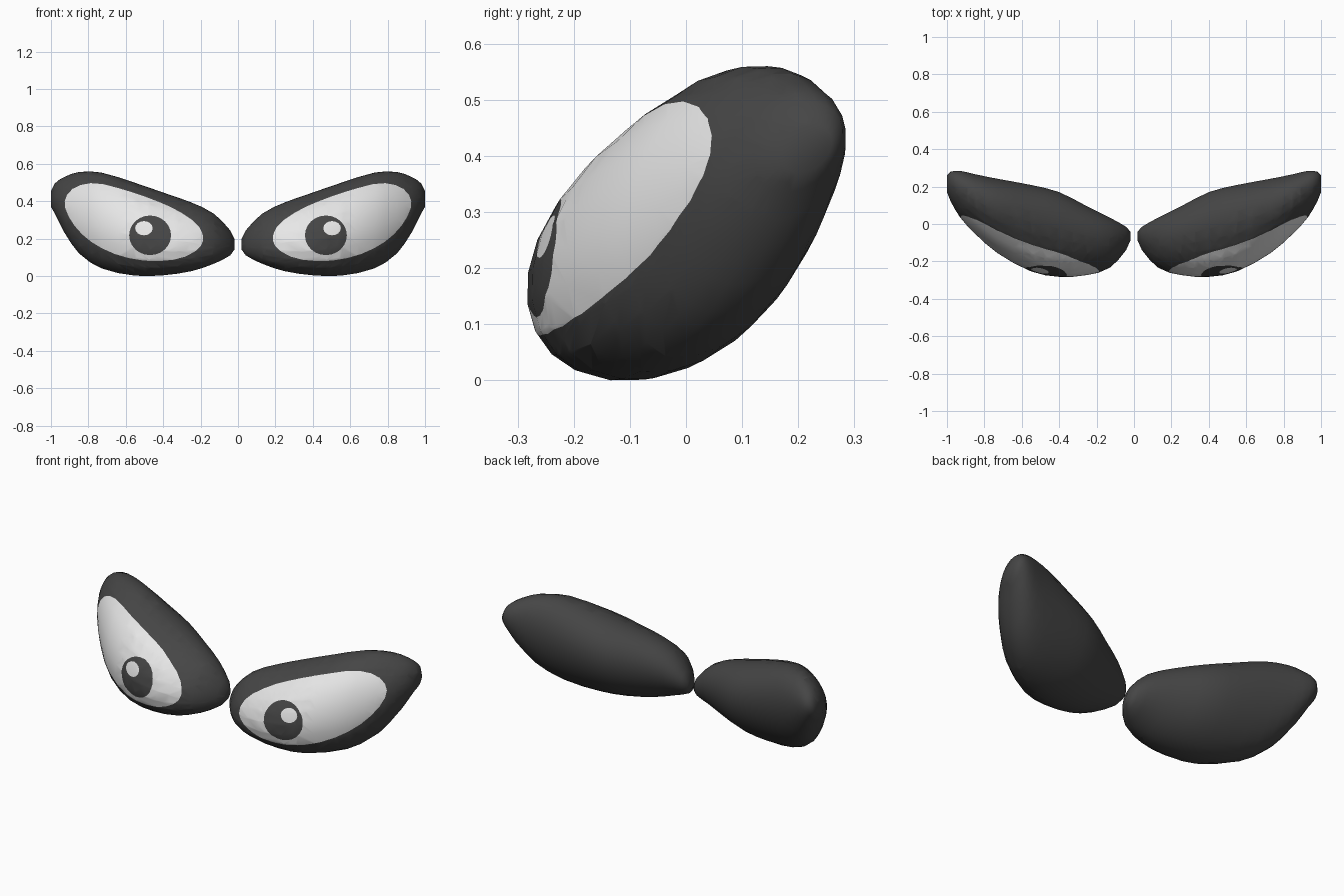
import bpy, bmesh, math
from mathutils import Vector

if "Cube" in bpy.data.objects:
    bpy.data.objects.remove(bpy.data.objects["Cube"])

SIDES = 24
LEAN = 0.3      # the sections lean back at the top
# Cross-sections along x: x, y front, y back, z bottom, z top
SECTIONS = [
    (0.02, -0.09, -0.04, 0.14, 0.20), (0.042, -0.14, -0.015, 0.11, 0.245),
    (0.13, -0.235, 0.035, 0.065, 0.335), (0.25, -0.274, 0.095, 0.025, 0.395),
    (0.40, -0.284, 0.172, 0.003, 0.448), (0.55, -0.255, 0.21, 0.001, 0.50),
    (0.73, -0.157, 0.243, 0.04, 0.555), (0.85, -0.053, 0.267, 0.12, 0.558),
    (0.93, 0.035, 0.285, 0.235, 0.53), (0.98, 0.12, 0.28, 0.335, 0.495),
    (1.0, 0.17, 0.26, 0.37, 0.455)]

# Outline of the white of the eye, seen from the front (x, z)
WHITE = [(.18, .205), (.215, .28), (.33, .357), (.46, .412), (.6, .46), (.76, .502),
         (.87, .482), (.928, .42), (.922, .345), (.858, .243), (.76, .163),
         (.625, .103), (.465, .076), (.305, .091), (.205, .145)]


def material(name, v):
    m = bpy.data.materials.new(name)
    m.diffuse_color = (v, v, v, 1)
    m.use_nodes = True
    m.node_tree.nodes["Principled BSDF"].inputs["Base Color"].default_value = m.diffuse_color
    return m


MATS = [material("dark_grey", 0.06), material("eye_white", 0.8)]


def smooth_sections():
    """Add one spline-interpolated section between each neighbouring pair."""
    s, out = SECTIONS, []
    for i in range(len(s) - 1):
        p, q = s[max(i - 1, 0)], s[min(i + 2, len(s) - 1)]
        out.append(s[i])
        if 0 < i < len(s) - 2:
            slopes = []
            h = s[i + 1][0] - s[i][0]
            mid = [s[i][0] + h / 2]
            for k in range(1, 5):
                m0 = (s[i + 1][k] - p[k]) / (s[i + 1][0] - p[0])
                m1 = (q[k] - s[i][k]) / (q[0] - s[i][0])
                mid.append((s[i][k] + s[i + 1][k]) / 2 + h * (m0 - m1) / 8)
            out.append(tuple(mid))
    return out + [s[-1]]


def chaikin(pts):
    out = []
    for a, b in zip(pts, pts[1:] + pts[:1]):
        a, b = Vector(a), Vector(b)
        out += [a.lerp(b, 0.25), a.lerp(b, 0.75)]
    return out


def ellipse(cx, cz, rx, rz, n=24):
    # clockwise seen from the front, like WHITE
    return [Vector((cx + rx * math.cos(-2 * math.pi * i / n),
                    cz + rz * math.sin(-2 * math.pi * i / n))) for i in range(n)]


def cut_region(bm, outline, index):
    """Cut a convex front-view outline into the front faces and colour its inside."""
    bm.normal_update()
    inside = [f for f in bm.faces if f.normal.y < -0.02]
    for a, b in zip(outline, outline[1:] + outline[:1]):
        d = b - a
        n = Vector((d.y, 0, -d.x)).normalized()      # points into the outline
        p = Vector((a.x, 0, a.y))
        geom = set(inside)
        for f in inside:
            geom.update(f.edges)
            geom.update(f.verts)
        res = bmesh.ops.bisect_plane(bm, geom=list(geom), plane_co=p, plane_no=n, dist=1e-6)
        faces = {g for g in res["geom"] if isinstance(g, bmesh.types.BMFace)}
        faces.update(f for f in inside if f.is_valid)
        inside = [f for f in faces if (f.calc_center_median() - p).dot(n) > 0]
    for f in inside:
        f.material_index = index


def build_eye(name, mirror):
    bm = bmesh.new()
    # Rounded shell lofted through the leaning cross-sections
    rings = []
    for x, y0, y1, z0, z1 in smooth_sections():
        ring = []
        for i in range(SIDES):
            t = 2 * math.pi * i / SIDES
            y = (y0 + y1) / 2 + (y1 - y0) / 2 * math.cos(t - LEAN / 2)
            z = (z0 + z1) / 2 + (z1 - z0) / 2 * math.sin(t + LEAN / 2)
            ring.append(bm.verts.new((x, y, max(z, 0))))
        rings.append(ring)
    for r, s in zip(rings, rings[1:]):
        for i in range(SIDES):
            j = (i + 1) % SIDES
            bm.faces.new((r[i], r[j], s[j], s[i]))
    bm.faces.new(rings[0])
    bm.faces.new(rings[-1])
    bmesh.ops.recalc_face_normals(bm, faces=bm.faces)
    bmesh.ops.triangulate(bm, faces=bm.faces)
    # White, pupil and highlight
    cut_region(bm, chaikin(WHITE), 1)
    cut_region(bm, ellipse(0.47, 0.218, 0.112, 0.106), 0)
    cut_region(bm, ellipse(0.503, 0.256, 0.047, 0.038, 16), 1)
    if mirror:
        for v in bm.verts:
            v.co.x = -v.co.x
        bmesh.ops.reverse_faces(bm, faces=bm.faces)
    for f in bm.faces:
        f.smooth = True
    me = bpy.data.meshes.new(name)
    bm.to_mesh(me)
    bm.free()
    for m in MATS:
        me.materials.append(m)
    ob = bpy.data.objects.new(name, me)
    bpy.context.collection.objects.link(ob)


build_eye("right_eye", False)
build_eye("left_eye", True)
